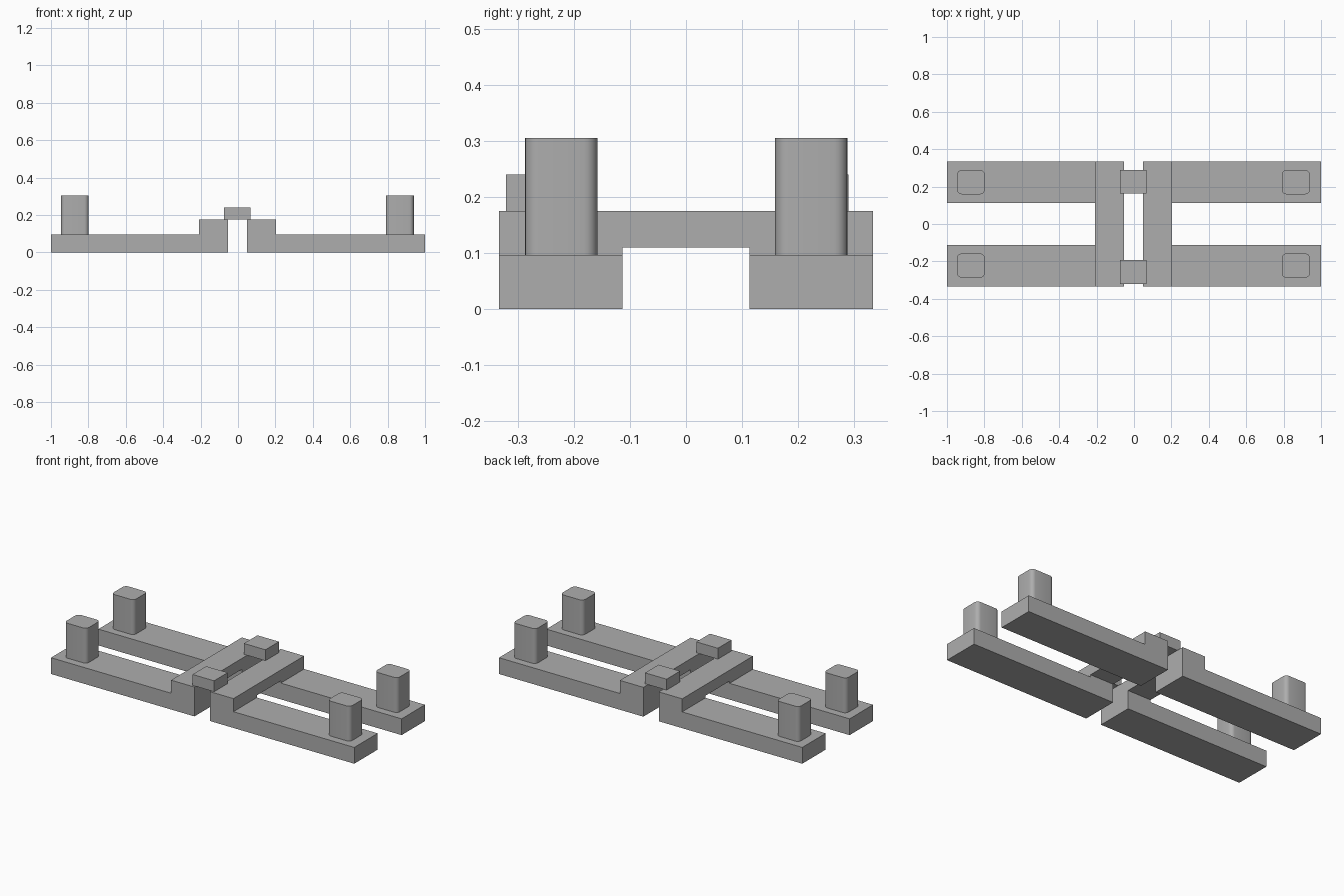
import bpy, bmesh

cube = bpy.data.objects.get("Cube")
if cube:
    bpy.data.objects.remove(cube, do_unlink=True)

grey = bpy.data.materials.new("plain grey")
grey.use_nodes = True
colour = (0.42, 0.42, 0.42, 1)
grey.diffuse_color = colour
grey.node_tree.nodes["Principled BSDF"].inputs["Base Color"].default_value = colour


def finish(name, bm):
    """Turn a bmesh into a named object."""
    bmesh.ops.recalc_face_normals(bm, faces=bm.faces)
    mesh = bpy.data.meshes.new(name)
    bm.to_mesh(mesh)
    bm.free()
    mesh.materials.append(grey)
    obj = bpy.data.objects.new(name, mesh)
    bpy.context.collection.objects.link(obj)
    return obj


def box(name, x, y, z, corner=0):
    """Box from (low, high) ranges; corner rounds the upright edges."""
    bm = bmesh.new()
    bmesh.ops.create_cube(bm, size=1)
    for v in bm.verts:
        v.co = [r[0] if c < 0 else r[1] for c, r in zip(v.co, (x, y, z))]
    if corner:
        upright = [e for e in bm.edges
                   if abs(e.verts[0].co.z - e.verts[1].co.z) > 0.01]
        bmesh.ops.bevel(bm, geom=upright, offset=corner, segments=5,
                        profile=0.5, affect='EDGES')
    return finish(name, bm)


def select_only(obj):
    bpy.ops.object.select_all(action='DESELECT')
    obj.select_set(True)
    bpy.context.view_layer.objects.active = obj


def half_frame(name, outer, step, inner):
    """Stepped side profile run across the width, then slotted into two arms."""
    bm = bmesh.new()
    profile = [(outer, 0), (inner, 0), (inner, 0.175),
               (step, 0.175), (step, 0.097), (outer, 0.097)]
    face = bm.faces.new([bm.verts.new((x, -0.333, z)) for x, z in profile])
    side = bmesh.ops.extrude_face_region(bm, geom=[face])
    verts = [g for g in side["geom"] if isinstance(g, bmesh.types.BMVert)]
    bmesh.ops.translate(bm, verts=verts, vec=(0, 0.666, 0))
    obj = finish(name, bm)
    # Slot between the arms, passing under the crossbeam
    cutter = box("slot_cutter", (-1.2, 1.2), (-0.113, 0.113), (-0.1, 0.11))
    cutter.hide_render = True
    cut = obj.modifiers.new("slot", 'BOOLEAN')
    cut.operation = 'DIFFERENCE'
    cut.solver = 'EXACT'
    cut.object = cutter
    select_only(obj)
    bpy.ops.object.modifier_apply(modifier=cut.name)
    bpy.data.objects.remove(cutter, do_unlink=True)


# Two halves of the base
half_frame("right_frame", -1, -0.208, -0.054)
half_frame("left_frame", 1, 0.203, 0.048)

# Small blocks joining the two crossbeams
for name, y in (("front_link", (-0.321, -0.193)), ("back_link", (0.163, 0.29))):
    box(name, (-0.075, 0.067), y, (0.175, 0.24))

# Rounded posts near the four ends
for side, x in (("right", (-0.946, -0.798)), ("left", (0.79, 0.94))):
    for end, y in (("front", (-0.287, -0.158)), ("back", (0.159, 0.288))):
        post = box(f"{end}_{side}_post", x, y, (0.097, 0.305), corner=0.024)
        select_only(post)
        bpy.ops.object.shade_smooth_by_angle()
